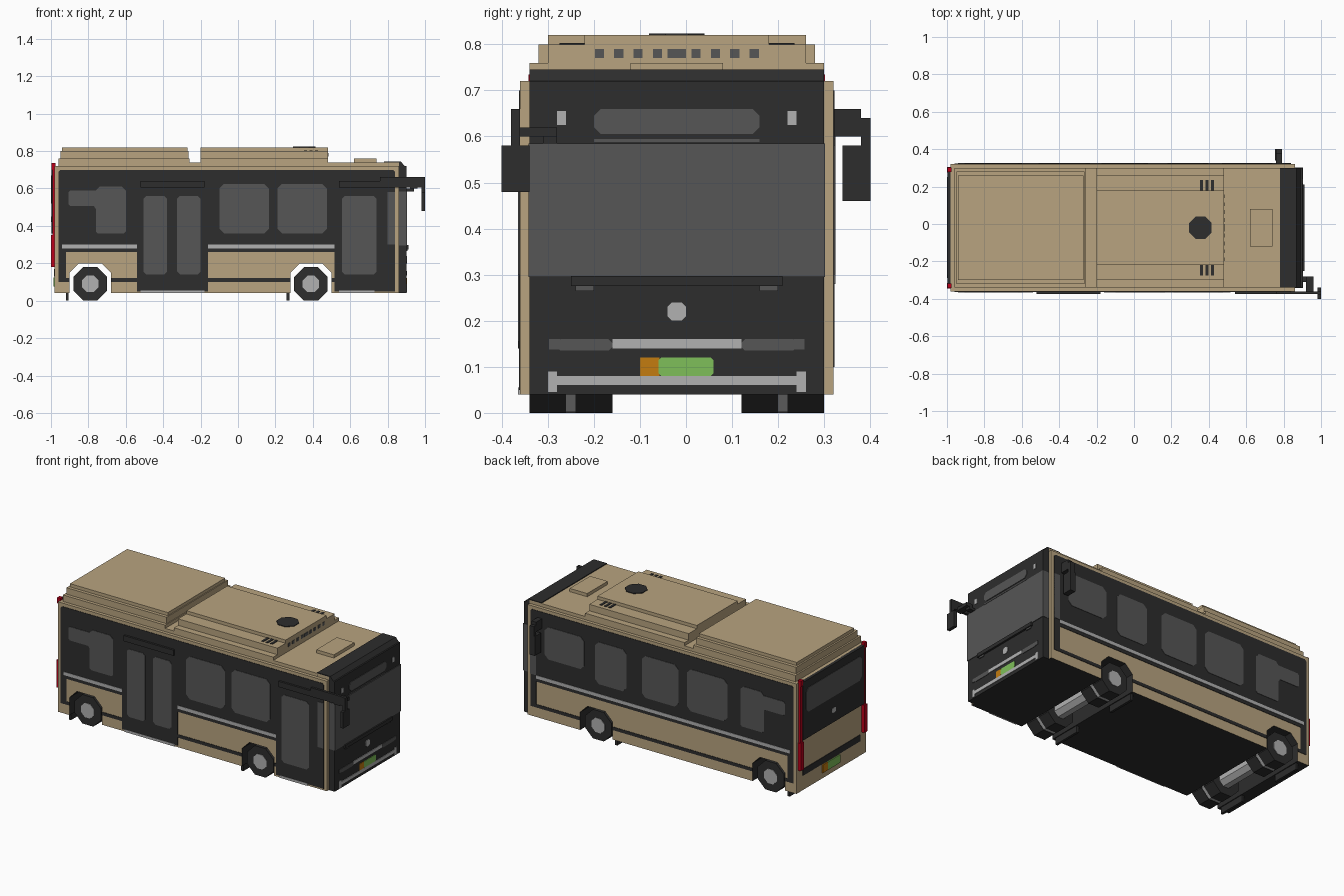
import bpy, bmesh, math
from mathutils import Vector

cube = bpy.data.objects.get("Cube")
if cube:
    bpy.data.objects.remove(cube)


def material(name, r, g, b):
    m = bpy.data.materials.new(name)
    m.use_nodes = True
    m.diffuse_color = (r, g, b, 1)
    bsdf = next(n for n in m.node_tree.nodes if n.type == 'BSDF_PRINCIPLED')
    bsdf.inputs["Base Color"].default_value = (r, g, b, 1)
    bsdf.inputs["Roughness"].default_value = 0.8
    return m


TAN = material("tan paint", 0.48, 0.37, 0.215)
DARK = material("charcoal", 0.026, 0.026, 0.026)
GLASS = material("grey glass", 0.093, 0.093, 0.093)
LIGHT = material("light grey", 0.44, 0.44, 0.44)
GREEN = material("green", 0.21, 0.52, 0.10)
ORANGE = material("orange", 0.55, 0.20, 0.005)
RED = material("red", 0.5, 0.0, 0.01)

CY = -0.02            # centre line of the body
WHEELS = (-0.79, 0.39)
R, L = CY - 0.34, CY + 0.34   # side wall positions
FRONT, REAR = 0.90, -0.98


def prism(name, pts, axis, a, b, mat):
    """Extrude a 2D outline along an axis from a to b."""
    place = {'x': lambda p, t: (t, p[0], p[1]),
             'y': lambda p, t: (p[0], t, p[1]),
             'z': lambda p, t: (p[0], p[1], t)}[axis]
    bm = bmesh.new()
    face = bm.faces.new([bm.verts.new(place(p, a)) for p in pts])
    ext = bmesh.ops.extrude_face_region(bm, geom=[face])
    moved = [g for g in ext["geom"] if isinstance(g, bmesh.types.BMVert)]
    bmesh.ops.translate(bm, verts=moved, vec=Vector(place((0, 0), b - a)))
    bmesh.ops.recalc_face_normals(bm, faces=bm.faces)
    mesh = bpy.data.meshes.new(name)
    bm.to_mesh(mesh)
    bm.free()
    mesh.materials.append(mat)
    ob = bpy.data.objects.new(name, mesh)
    bpy.context.collection.objects.link(ob)
    return ob


def outline(u0, u1, v0, v1, c=0):
    """Rectangle with corners cut by c."""
    if not c:
        return [(u0, v0), (u1, v0), (u1, v1), (u0, v1)]
    return [(u0 + c, v0), (u1 - c, v0), (u1, v0 + c), (u1, v1 - c),
            (u1 - c, v1), (u0 + c, v1), (u0, v1 - c), (u0, v0 + c)]


def box(name, x0, x1, y0, y1, z0, z1, mat):
    return prism(name, outline(x0, x1, y0, y1), 'z', z0, z1, mat)


def side(name, pts, wall, mat, layer=1):
    out = -1 if wall == R else 1
    return prism(name, pts, 'y', wall - out * 0.003, wall + out * 0.0025 * layer, mat)


def panel(name, x0, x1, z0, z1, wall, mat, layer=1, c=0):
    return side(name, outline(x0, x1, z0, z1, c), wall, mat, layer)


def end(name, y0, y1, z0, z1, mat, layer=1, c=0, x=FRONT):
    out = 1 if x > 0 else -1
    return prism(name, outline(y0, y1, z0, z1, c), 'x', x - out * 0.003,
                 x + out * 0.003 * layer, mat)


# Body shell with open wheel arches
prof = [(REAR, 0.04)]
for w in WHEELS:
    prof += [(w - 0.11, 0.04), (w - 0.11, 0.15), (w - 0.06, 0.20),
             (w + 0.06, 0.20), (w + 0.11, 0.15), (w + 0.11, 0.04)]
prof += [(0.86, 0.04), (0.86, 0.72), (REAR, 0.72)]
body = prism("body", prof, 'y', R, L, TAN)
body.data.materials.append(DARK)
for p in body.data.polygons:
    if p.center.z < 0.3 and abs(p.normal.y) < 0.5 and -0.95 < p.center.x < 0.8:
        p.material_index = 1

# Roof
box("roof", -0.96, 0.86, R + 0.02, L - 0.02, 0.72, 0.74, TAN)
for i, (inset, z0, z1) in enumerate([(0.02, 0.74, 0.76), (0.04, 0.76, 0.80), (0.06, 0.80, 0.82)]):
    e = 0.01 * i
    box("rear_roof_unit", -0.96 + e, -0.26 - e / 2, R + inset, L - inset, z0, z1, TAN)
for inset, z0, z1 in [(0.02, 0.74, 0.76), (0.06, 0.76, 0.80), (0.14, 0.80, 0.82)]:
    box("middle_roof_unit", -0.20, 0.48, R + inset, L - inset, z0, z1, TAN)
box("roof_hatch", 0.62, 0.74, -0.12, 0.08, 0.74, 0.76, TAN)
prism("roof_vent", outline(0.295, 0.415, CY - 0.06, CY + 0.06, 0.035), 'z', 0.815, 0.824, DARK)
for s in (-1, 1):
    for x in (0.36, 0.39, 0.42):
        box("roof_slot", x - 0.008, x + 0.008, CY + s * 0.225 - 0.03, CY + s * 0.225 + 0.03, 0.795, 0.803, DARK)
for i in range(-4, 5):
    w = 0.02 if i == 0 else 0.01
    end("roof_grille", CY + i * 0.042 - w, CY + i * 0.042 + w, 0.77, 0.79, GLASS, x=0.48)

# Side bands shared by both walls
for wall in (R, L):
    panel("window_band", -0.96, 0.84, 0.26, 0.70, wall, DARK, c=0.01)
    panel("rear_edge_band", -0.96, -0.92, 0.10, 0.28, wall, DARK)
    panel("front_quarter_glass", 0.80, 0.84, 0.30, 0.58, wall, GLASS, 2)
    # rear window with a stepped lower edge
    side("rear_side_window", [(-0.895, 0.505), (-0.77, 0.505), (-0.76, 0.49), (-0.76, 0.37),
                              (-0.75, 0.36), (-0.61, 0.36), (-0.60, 0.37), (-0.60, 0.59),
                              (-0.62, 0.61), (-0.74, 0.61), (-0.76, 0.59), (-0.895, 0.59),
                              (-0.905, 0.58), (-0.905, 0.515)], wall, GLASS, 2)

# Lower dark line, broken at the arches
for wall, spans in ((R, [(-0.96, -0.90), (-0.68, -0.54), (-0.16, 0.28), (0.50, 0.54)]),
                    (L, [(-0.96, -0.90), (-0.68, 0.28), (0.50, 0.84)])):
    for x0, x1 in spans:
        panel("lower_line", x0, x1, 0.10, 0.12, wall, DARK)

# Door side
for x0, x1 in ((-0.54, -0.16), (0.515, 0.84)):
    panel("door_surround", x0, x1, 0.05, 0.28, R, DARK)
for x0, x1 in ((-0.505, -0.38), (-0.325, -0.20), (0.555, 0.74)):
    panel("door_glass", x0, x1, 0.14, 0.56, R, GLASS, 2, 0.015)
for x0, x1 in ((-0.10, 0.165), (0.21, 0.475)):
    panel("right_window", x0, x1, 0.36, 0.625, R, GLASS, 2, 0.025)
for x0, x1 in ((-0.94, -0.54), (-0.16, 0.515)):
    panel("right_stripe", x0, x1, 0.28, 0.30, R, LIGHT, 2)
for x0, x1 in ((-0.52, -0.18), (0.54, 0.73)):
    panel("door_sill", x0, x1, 0.04, 0.055, R, LIGHT, 2)
for x0, x1 in ((-0.52, -0.18), (0.54, 0.90)):
    box("door_header", x0, x1, R - 0.015, R, 0.605, 0.64, DARK)

# Left side
for x0, x1, z0 in ((0.47, 0.74, 0.42), (0.18, 0.395, 0.36), (-0.175, 0.075, 0.36), (-0.51, -0.235, 0.36)):
    panel("left_window", x0, x1, z0, 0.62, L, GLASS, 2, 0.025)
panel("left_stripe", -0.94, 0.80, 0.28, 0.30, L, LIGHT, 2)
panel("left_front_band", 0.80, 0.84, 0.10, 0.28, L, DARK)

# Front cab face
cab = outline(R + 0.02, L - 0.02, 0.04, 0.72)
prism("front_face", cab, 'x', 0.86, FRONT, DARK)
prism("front_top_cap", [(0.78, 0.715), (0.895, 0.715), (0.87, 0.745), (0.78, 0.745)],
      'y', R + 0.02, L - 0.02, DARK)
box("windscreen", 0.862, FRONT + 0.004, R + 0.018, L - 0.018, 0.295, 0.585, GLASS)
end("destination_sign", -0.20, 0.16, 0.605, 0.66, GLASS, c=0.015)
end("sign_line", -0.20, 0.16, 0.588, 0.594, GLASS)
box("wiper_cowl", FRONT, 0.912, -0.25, 0.21, 0.275, 0.297, DARK)
end("front_badge", CY - 0.02, CY + 0.02, 0.20, 0.24, LIGHT, c=0.01)
end("front_grille_bar", -0.16, 0.12, 0.14, 0.16, LIGHT)
end("front_lower_bar", -0.28, 0.24, 0.06, 0.08, LIGHT)
end("front_plate", -0.06, 0.06, 0.08, 0.12, GREEN, c=0.006)
end("front_plate_end", -0.10, -0.058, 0.08, 0.12, ORANGE)
for s in (-1, 1):
    def mid(d, w):
        return CY + s * d - w, CY + s * d + w
    end("headlight", *mid(0.20, 0.06), 0.135, 0.16, GLASS, c=0.008)
    end("headlight_end", *mid(0.265, 0.012), 0.138, 0.16, GLASS)
    end("marker_lamp", *mid(0.25, 0.01), 0.625, 0.655, LIGHT)
    end("corner_lamp", *mid(0.27, 0.01), 0.045, 0.09, LIGHT)
    end("wiper_pivot", *mid(0.20, 0.02), 0.265, 0.295, GLASS, 2)

# Rear face
end("rear_window_panel", R + 0.04, L - 0.04, 0.36, 0.72, DARK, 6, x=REAR)
end("rear_window", R + 0.07, L - 0.07, 0.52, 0.67, GLASS, 6.7, 0.02, x=REAR)
end("rear_badge", CY - 0.02, CY + 0.02, 0.42, 0.45, LIGHT, 6.7, 0.008, x=REAR)
end("rear_bumper_line", R + 0.06, L - 0.06, 0.13, 0.17, DARK, x=REAR)
end("rear_plate", -0.10, 0.022, 0.075, 0.125, GREEN, 2, x=REAR)
end("rear_plate_end", 0.022, 0.07, 0.075, 0.125, ORANGE, 2, x=REAR)
for s in (-1, 1):
    y = CY + s * 0.31
    end("tail_lamp", y - 0.015, y + 0.015, 0.18, 0.35, RED, 6.6, x=REAR)
    end("tail_strip", y - 0.01, y + 0.01, 0.35, 0.70, RED, 4, x=REAR)
    end("top_lamp", y - 0.012, y + 0.012, 0.70, 0.735, RED, 6, x=REAR)


# Wheels, axles and mud flaps
def disc(name, x, r, y0, y1, mat):
    pts = [(x + r * math.cos(a), 0.09 + r * math.sin(a))
           for a in (math.radians(22.5 + 45 * k) for k in range(8))]
    return prism(name, pts, 'y', y0, y1, mat)


for w in WHEELS:
    disc("axle", w, 0.048, CY - 0.323, CY + 0.323, LIGHT)
    for s in (-1, 1):
        for a, b, r, m in ((0.32, 0.24, 0.097, DARK), (0.24, 0.22, 0.095, LIGHT), (0.22, 0.14, 0.097, DARK)):
            disc("tyre" if m == DARK else "wheel_disc", w, r, CY + s * a, CY + s * b, m)
        y0, y1 = sorted((CY + s * 0.14, CY + s * 0.32))
        box("mud_flap", w - 0.13, w - 0.115, y0, y1, 0.0, 0.05, DARK)

# Door side mirror
box("right_mirror_arm", 0.76, 1.0, -0.375, -0.36, 0.64, 0.66, DARK)
box("right_mirror_stem", 0.98, 1.0, -0.38, -0.36, 0.57, 0.66, DARK)
box("right_mirror", 0.98, 1.0, -0.40, -0.34, 0.48, 0.58, DARK)
box("right_mirror_brace", 0.92, 0.96, -0.375, -0.28, 0.60, 0.62, DARK)
box("right_brace_mount", 0.90, 0.94, -0.31, -0.28, 0.585, 0.60, DARK)
box("right_brace_link", 0.89, 0.98, -0.375, -0.36, 0.605, 0.64, DARK)

# Left mirror
box("left_mirror_mount", 0.76, 0.79, 0.31, 0.38, 0.60, 0.66, DARK)
box("left_mirror_stem", 0.76, 0.79, 0.38, 0.40, 0.57, 0.64, DARK)
box("left_mirror", 0.755, 0.79, 0.34, 0.40, 0.46, 0.58, DARK)
